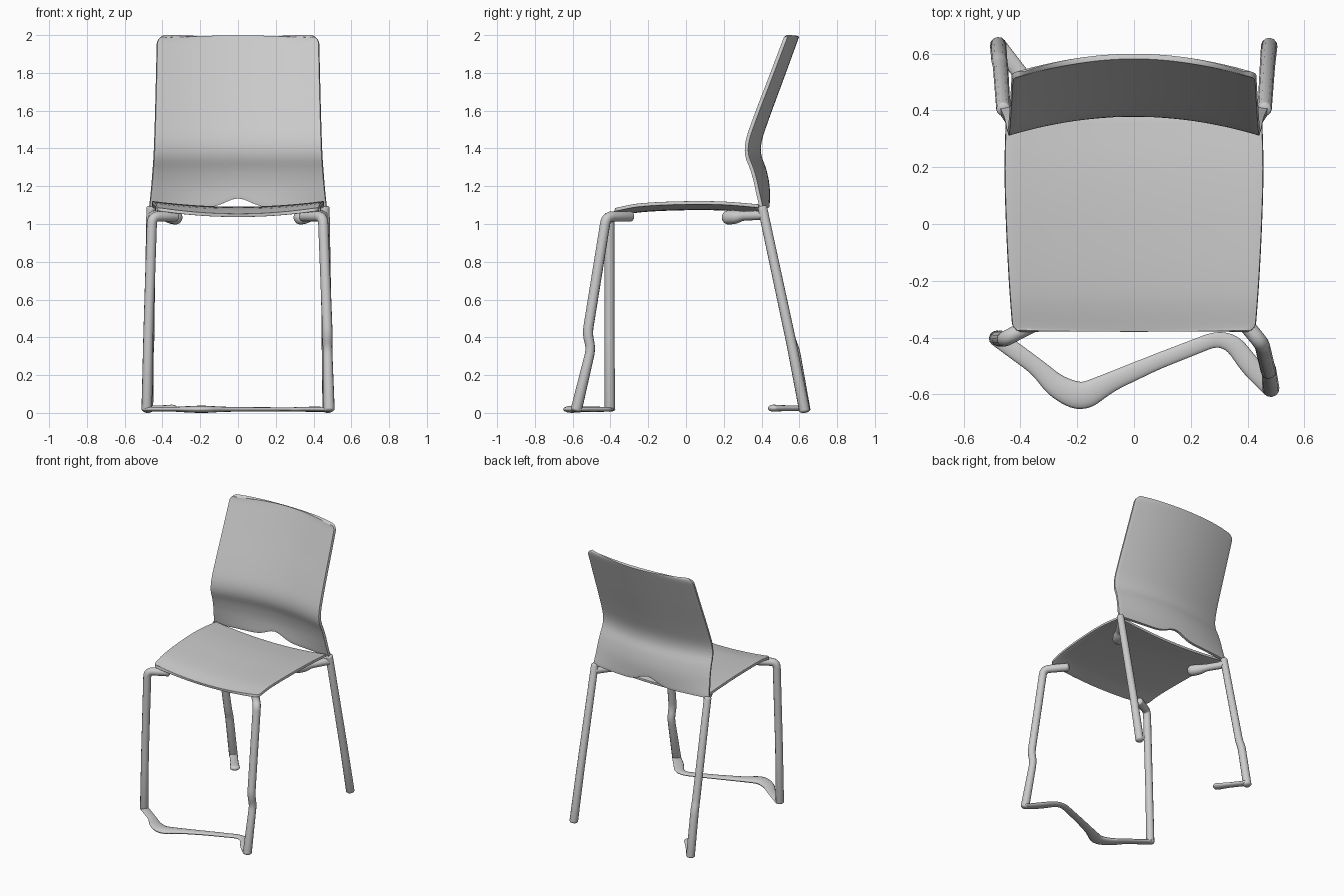
import bpy, bmesh
from math import sqrt, exp, sin, cos, pi
from mathutils import Vector

if "Cube" in bpy.data.objects:
    bpy.data.objects.remove(bpy.data.objects["Cube"])


def interp(table, t):
    """Smooth (Hermite) interpolation through (t, value) pairs."""
    n = len(table)

    def slope(k):
        a, b = table[max(k - 1, 0)], table[min(k + 1, n - 1)]
        return (b[1] - a[1]) / (b[0] - a[0])

    i = 0
    while i < n - 2 and t > table[i + 1][0]:
        i += 1
    (t0, v0), (t1, v1) = table[i], table[i + 1]
    h = t1 - t0
    s = min(max((t - t0) / h, 0), 1)
    return ((2*s**3 - 3*s*s + 1) * v0 + (s**3 - 2*s*s + s) * h * slope(i)
            + (3*s*s - 2*s**3) * v1 + (s**3 - s*s) * h * slope(i + 1))


def corner_inset(dist, r):
    """Width lost to a rounded corner at a distance from the edge."""
    return 0 if dist >= r else r - sqrt(max(r*r - (r - dist)**2, 0))


def finish(ob):
    bpy.ops.object.select_all(action='DESELECT')
    ob.select_set(True)
    bpy.context.view_layer.objects.active = ob
    bpy.ops.object.shade_smooth_by_angle(angle=0.8)


def panel(name, fn, rows, cols, thickness):
    """Curved sheet from a point function fn(u, v), u in -1..1, v in 0..1."""
    bm = bmesh.new()
    grid = [[bm.verts.new(fn(2*c/cols - 1, r)) for c in range(cols + 1)] for r in rows]
    for a, b in zip(grid, grid[1:]):
        for c in range(cols):
            bm.faces.new((a[c], a[c+1], b[c+1], b[c]))
    me = bpy.data.meshes.new(name)
    bm.to_mesh(me)
    bm.free()
    ob = bpy.data.objects.new(name, me)
    bpy.context.collection.objects.link(ob)
    sol = ob.modifiers.new("thickness", 'SOLIDIFY')
    sol.thickness, sol.offset = thickness, 0
    bev = ob.modifiers.new("round_edge", 'BEVEL')
    bev.width, bev.segments, bev.angle_limit = 0.006, 3, 0.9
    finish(ob)
    return ob


def tube(name, pts, fillet=0.05, flat=1.0, z=0.0, cap=0.5):
    """Round tube through (x, y, z, radius) points, with filleted bends and domed ends."""
    pts = [Vector(p) for p in pts]
    path = [pts[0]]
    for a, p, b in zip(pts, pts[1:], pts[2:]):
        la, lb = (a - p).length, (b - p).length
        q0 = p.lerp(a, min(fillet / la, 0.45))
        q1 = p.lerp(b, min(fillet / lb, 0.45))
        path += [q0.lerp(p, t/6).lerp(p.lerp(q1, t/6), t/6) for t in range(7)]
    path.append(pts[-1])

    def dome(end, inner):
        d = (end.xyz - inner.xyz).normalized()
        return [Vector((*(end.xyz + d * end.w * cap * sin(k*pi/10)), end.w * cos(k*pi/10)))
                for k in (1, 2, 3, 4, 4.8)]

    path = dome(path[0], path[1])[::-1] + path + dome(path[-1], path[-2])
    cu = bpy.data.curves.new(name, 'CURVE')
    cu.dimensions = '3D'
    cu.bevel_depth, cu.bevel_resolution, cu.use_fill_caps = 1.0, 4, True
    sp = cu.splines.new('POLY')
    sp.points.add(len(path) - 1)
    for sp_pt, p in zip(sp.points, path):
        sp_pt.co = (*p.xyz, 1)
        sp_pt.radius = p.w
    ob = bpy.data.objects.new(name, cu)
    bpy.context.collection.objects.link(ob)
    ob.scale.z, ob.location.z = flat, z
    bpy.ops.object.select_all(action='DESELECT')
    ob.select_set(True)
    bpy.context.view_layer.objects.active = ob
    bpy.ops.object.convert(target='MESH')
    finish(bpy.context.object)


# Seat: dished across, rolled down at the front
SEAT_W = [(-0.38, 0.427), (-0.2, 0.44), (0, 0.45), (0.2, 0.455), (0.39, 0.45)]
SEAT_Z = [(-0.38, 1.075), (-0.25, 1.1), (0, 1.112), (0.2, 1.11), (0.39, 1.095)]


def seat_point(u, v):
    y = -0.378 + 0.763 * v
    w = interp(SEAT_W, y) - corner_inset(y + 0.378, 0.03)
    return (u * w, y, interp(SEAT_Z, y) - 0.03 * (1 - u*u))


panel("seat", seat_point, [0, 0.005, 0.015, 0.03, 0.05] + [k/24 for k in range(2, 25)], 28, 0.018)

# Backrest: bowed across, kinked forward at the lumbar, arched notch below
BACK_W = [(1.08, 0.47), (1.2, 0.457), (1.4, 0.443), (2.0, 0.427)]
BACK_Y = [(1.08, 0.435), (1.2, 0.433), (1.29, 0.415), (1.36, 0.39), (1.43, 0.39),
          (1.53, 0.42), (1.77, 0.508), (2.0, 0.592)]
BACK_BOW = [(1.08, 0.035), (1.2, 0.06), (1.4, 0.067), (2.0, 0.06)]


def back_point(u, v):
    low = 1.085 + 0.05 * exp(-(u / 0.2)**2)
    z = low + (1.995 - low) * v
    w = interp(BACK_W, z) - corner_inset(1.995 - z, 0.04)
    return (u * w, interp(BACK_Y, z) - interp(BACK_BOW, z) * u*u, z)


panel("backrest", back_point, [k/36 for k in range(35)] + [0.957, 0.97, 0.982, 0.992, 0.997, 1], 32, 0.019)

# Front legs, each turning under the seat at the top; the right one is kinked
R = 0.027
tube("front_leg_right", [(0.345, -0.295, 1.04, 0.028), (0.45, -0.422, 1.04, R),
                         (0.474, -0.522, 0.42, R), (0.474, -0.503, 0.34, 0.025),
                         (0.482, -0.58, 0.02, 0.03)], 0.04)
tube("front_leg_left", [(-0.33, -0.34, 1.04, 0.028), (-0.455, -0.405, 1.04, R),
                        (-0.475, -0.405, 0.42, 0.026), (-0.483, -0.403, 0.02, 0.028)], 0.04)

# Flattened bar zigzagging along the floor between the front legs
tube("front_floor_bar", [(-0.483, -0.4, 0, 0.03), (-0.34, -0.505, 0, 0.03), (-0.27, -0.575, 0, 0.042),
                         (-0.185, -0.612, 0, 0.05), (-0.08, -0.555, 0, 0.034), (0.08, -0.485, 0, 0.028),
                         (0.29, -0.403, 0, 0.026), (0.35, -0.42, 0, 0.032), (0.41, -0.5, 0, 0.036),
                         (0.482, -0.58, 0, 0.03)], 0.04, flat=0.4, z=0.019)

# Rear legs and the brackets that carry the back of the seat
for side, s in (("left", -1), ("right", 1)):
    tube("rear_bracket_" + side, [(s*0.33, 0.225, 1.035, 0.038), (s*0.36, 0.265, 1.037, 0.036),
                                  (s*0.385, 0.3, 1.043, 0.025), (s*0.458, 0.41, 1.047, 0.025)],
         0.02, cap=0.9)
tube("rear_leg_right", [(0.46, 0.405, 1.085, 0.025), (0.47, 0.56, 0.36, R), (0.476, 0.627, 0.015, 0.029)])
tube("rear_leg_left", [(-0.46, 0.405, 1.085, 0.025), (-0.47, 0.556, 0.38, R),
                       (-0.474, 0.575, 0.33, 0.028), (-0.478, 0.63, 0.015, 0.029)], 0.03)

# Short flat foot running inward from the left rear leg
tube("rear_foot_left", [(-0.478, 0.63, 0, 0.028), (-0.4, 0.53, 0, 0.027),
                        (-0.35, 0.463, 0, 0.034)], 0.03, flat=0.55, z=0.025, cap=0.8)
